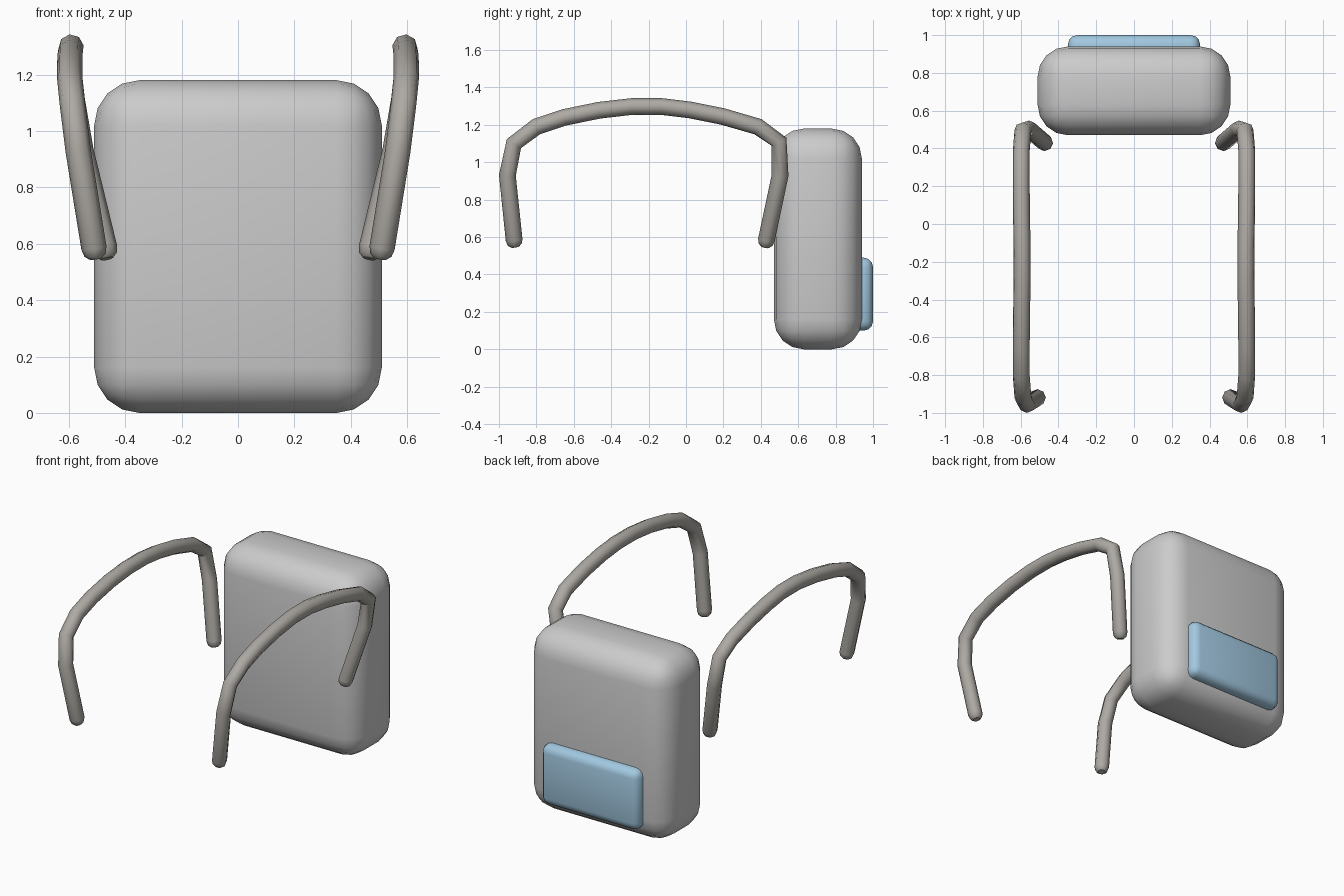
import bpy
import math

if "Cube" in bpy.data.objects:
    bpy.data.objects.remove(bpy.data.objects["Cube"])


def material(name, color):
    m = bpy.data.materials.new(name)
    m.diffuse_color = color
    m.use_nodes = True
    m.node_tree.nodes["Principled BSDF"].inputs["Base Color"].default_value = m.diffuse_color
    return m


def smooth(ob, degrees=40):
    bpy.ops.object.select_all(action='DESELECT')
    ob.select_set(True)
    bpy.context.view_layer.objects.active = ob
    bpy.ops.object.shade_smooth_by_angle(angle=math.radians(degrees))


def rounded_box(name, lo, hi, radius, segments, mat=None):
    center = [(a + b) / 2 for a, b in zip(lo, hi)]
    bpy.ops.mesh.primitive_cube_add(size=1, location=center)
    ob = bpy.context.object
    ob.name = name
    ob.scale = [b - a for a, b in zip(lo, hi)]
    bpy.ops.object.transform_apply(location=False, rotation=False, scale=True)
    mod = ob.modifiers.new("Rounding", 'BEVEL')
    mod.width, mod.segments = radius, segments
    bpy.ops.object.modifier_apply(modifier=mod.name)
    if mat:
        ob.data.materials.append(mat)
    smooth(ob)
    return ob


blue = material("pocket_blue", (0.36, 0.58, 0.75, 1))
warm = material("strap_grey", (0.42, 0.40, 0.37, 1))

# Pack body and rear pocket
rounded_box("pack_body", (-0.51, 0.47, 0), (0.51, 0.94, 1.18), 0.16, 4)
rounded_box("rear_pocket", (-0.35, 0.86, 0.10), (0.35, 1.0, 0.49), 0.05, 3, blue)

# Arched shoulder strap path; the first and last pairs taper into rounded tips
R = 0.045
path = [
    (0.505, -0.914, 0.547, 0.5), (0.507, -0.916, 0.560, 0.85), (0.511, -0.919, 0.585, 1),
    (0.567, -0.955, 0.93, 1), (0.588, -0.92, 1.10, 1), (0.597, -0.80, 1.19, 1),
    (0.597, -0.65, 1.24, 1), (0.595, -0.465, 1.278, 1), (0.592, -0.29, 1.298, 1),
    (0.592, -0.13, 1.298, 1), (0.595, 0.02, 1.28, 1), (0.597, 0.195, 1.245, 1),
    (0.597, 0.385, 1.19, 1), (0.588, 0.497, 1.11, 1), (0.557, 0.503, 0.93, 1),
    (0.473, 0.430, 0.585, 1), (0.467, 0.425, 0.560, 0.85), (0.464, 0.422, 0.547, 0.5),
]

for name, side in (("left_strap", -1), ("right_strap", 1)):
    curve = bpy.data.curves.new(name, 'CURVE')
    curve.dimensions = '3D'
    curve.bevel_depth = R
    curve.bevel_resolution = 2
    curve.use_fill_caps = True
    spline = curve.splines.new('POLY')
    spline.points.add(len(path) - 1)
    for p, (x, y, z, r) in zip(spline.points, path):
        p.co = (side * x, y, z, 1)
        p.radius = r
    strap = bpy.data.objects.new(name, curve)
    bpy.context.collection.objects.link(strap)
    bpy.ops.object.select_all(action='DESELECT')
    strap.select_set(True)
    bpy.context.view_layer.objects.active = strap
    bpy.ops.object.convert(target='MESH')
    strap = bpy.context.object
    strap.name = name
    strap.data.materials.clear()
    strap.data.materials.append(warm)
    smooth(strap, 50)
